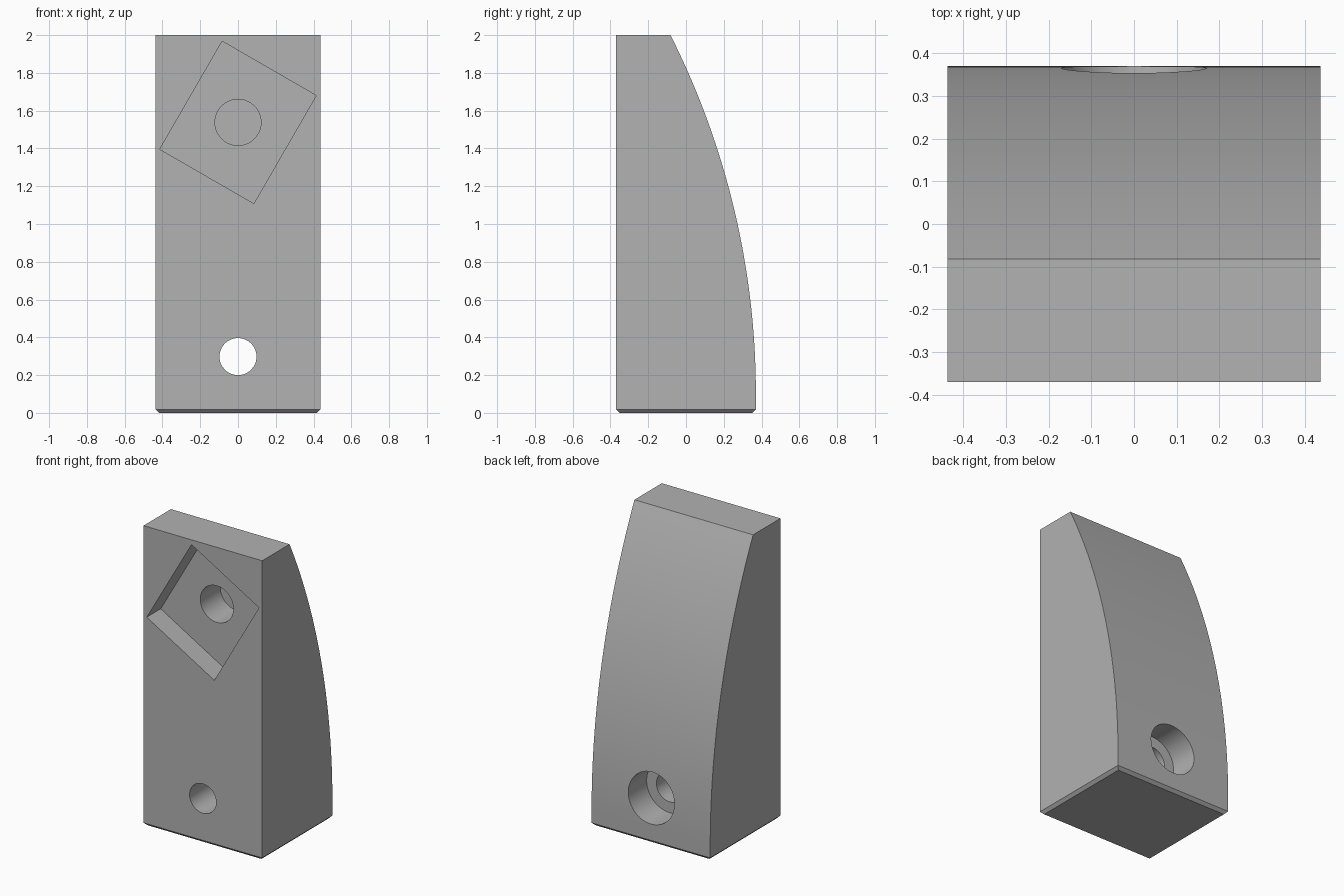
import bpy, bmesh, math
from mathutils import Matrix, Vector

cube = bpy.data.objects.get("Cube")
if cube:
    bpy.data.objects.remove(cube, do_unlink=True)

HALF_W, FRONT, BACK, HEIGHT = 0.4375, -0.37, 0.37, 2.0
ARC_R, ARC_Z = 4.22, 0.1          # curved back: radius and height of its centre
HOLE_Z, POCKET_Z = 0.298, 1.538

grey = bpy.data.materials.new("grey")
grey.use_nodes = True
grey.diffuse_color = (0.445, 0.445, 0.445, 1)
grey.node_tree.nodes["Principled BSDF"].inputs["Base Color"].default_value = grey.diffuse_color


def make_object(name, bm):
    bmesh.ops.recalc_face_normals(bm, faces=bm.faces)
    mesh = bpy.data.meshes.new(name)
    bm.to_mesh(mesh)
    bm.free()
    mesh.materials.append(grey)
    obj = bpy.data.objects.new(name, mesh)
    bpy.context.collection.objects.link(obj)
    return obj


def cylinder_cutter(name, radius, z, y0, y1):
    bm = bmesh.new()
    place = Matrix.Translation((0, (y0 + y1) / 2, z)) @ Matrix.Rotation(math.pi / 2, 4, 'X')
    bmesh.ops.create_cone(bm, cap_ends=True, segments=64, radius1=radius,
                          radius2=radius, depth=y1 - y0, matrix=place)
    return make_object(name, bm)


def box_cutter(name, size, z, angle, y0, y1):
    bm = bmesh.new()
    place = (Matrix.Translation((0, (y0 + y1) / 2, z)) @ Matrix.Rotation(angle, 4, 'Y')
             @ Matrix.Diagonal((size[0], y1 - y0, size[1], 1)))
    bmesh.ops.create_cube(bm, size=1, matrix=place)
    return make_object(name, bm)


# Wedge block: side profile with an arched back, extruded across the width
profile = [(FRONT, HEIGHT), (FRONT, 0), (BACK, 0), (BACK, ARC_Z)]
steps = 40
for i in range(1, steps + 1):
    z = ARC_Z + (HEIGHT - ARC_Z) * i / steps
    profile.append((BACK - ARC_R + math.sqrt(ARC_R ** 2 - (z - ARC_Z) ** 2), z))
bm = bmesh.new()
side = bm.faces.new([bm.verts.new((-HALF_W, y, z)) for y, z in profile])
extruded = bmesh.ops.extrude_face_region(bm, geom=[side])["geom"]
bmesh.ops.translate(bm, vec=Vector((2 * HALF_W, 0, 0)),
                    verts=[v for v in extruded if isinstance(v, bmesh.types.BMVert)])
bmesh.ops.recalc_face_normals(bm, faces=bm.faces)

# Small chamfer around the base
base_edges = [e for e in bm.edges if all(v.co.z < 0.001 for v in e.verts)]
bmesh.ops.bevel(bm, geom=base_edges, offset=0.019, offset_type='OFFSET',
                segments=1, affect='EDGES')
block = make_object("wedge_block", bm)

# Tilted pocket with a blind bore, and a counterbored screw hole
cutters = [
    box_cutter("pocket_cutter", (0.575, 0.66), POCKET_Z, math.radians(30), FRONT - 0.2, FRONT + 0.147),
    cylinder_cutter("blind_bore_cutter", 0.122, POCKET_Z, FRONT - 0.2, FRONT + 0.357),
    cylinder_cutter("screw_hole_cutter", 0.098, HOLE_Z, FRONT - 0.2, BACK + 0.2),
    cylinder_cutter("counterbore_cutter", 0.17, HOLE_Z, 0.172, BACK + 0.2),
]
bpy.ops.object.select_all(action='DESELECT')
bpy.context.view_layer.objects.active = block
block.select_set(True)
for cutter in cutters:
    cutter.hide_render = True
    mod = block.modifiers.new(cutter.name, 'BOOLEAN')
    mod.operation = 'DIFFERENCE'
    mod.solver = 'EXACT'
    mod.object = cutter
    bpy.ops.object.modifier_apply(modifier=mod.name)
    bpy.data.objects.remove(cutter, do_unlink=True)

bpy.ops.object.shade_smooth_by_angle(angle=math.radians(30))
